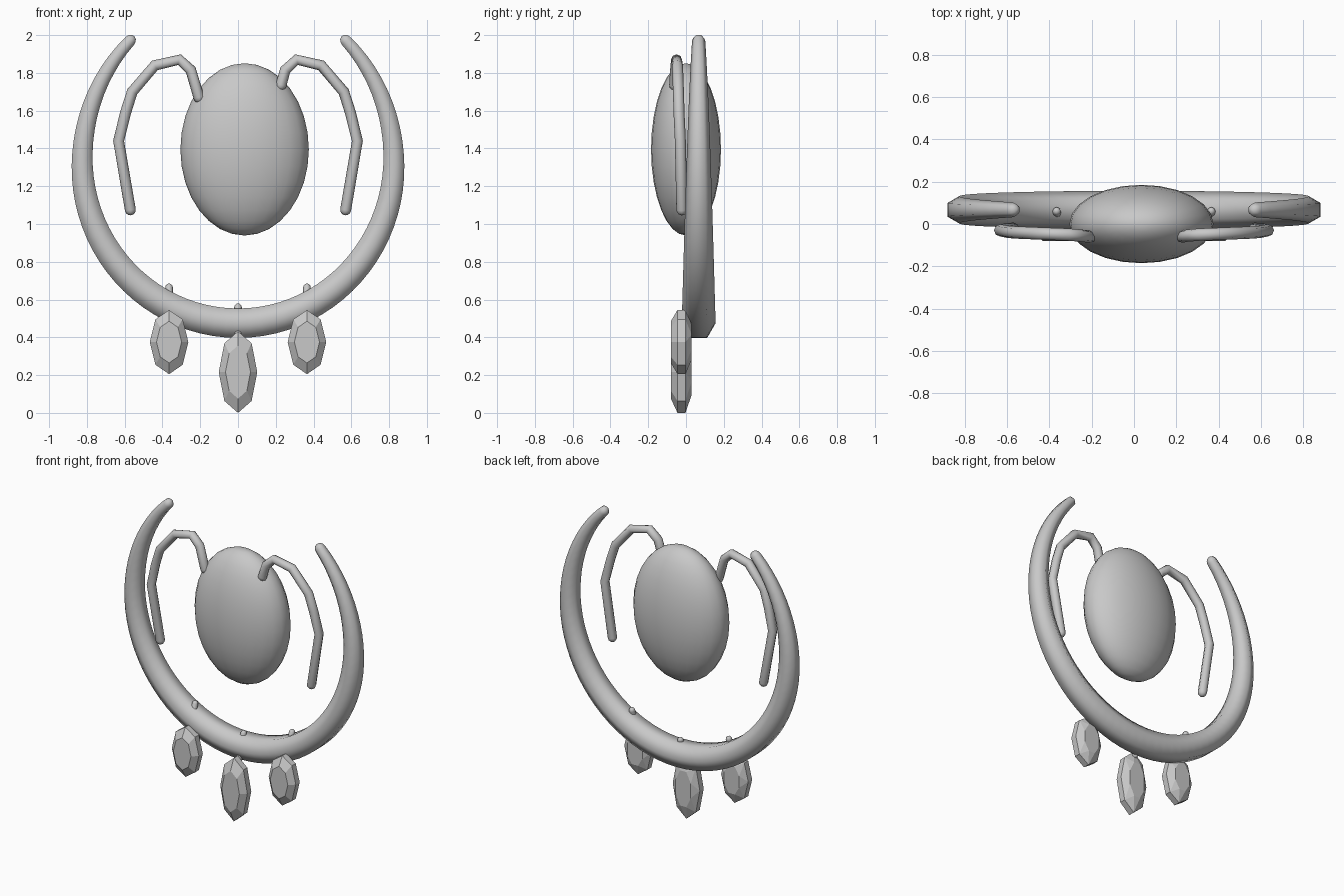
import bpy, bmesh, math
from mathutils import Vector

if "Cube" in bpy.data.objects:
    bpy.data.objects.remove(bpy.data.objects["Cube"])

grey = bpy.data.materials.new("plain grey")
grey.diffuse_color = (0.58, 0.58, 0.58, 1)
grey.use_nodes = True
grey.node_tree.nodes["Principled BSDF"].inputs["Base Color"].default_value = grey.diffuse_color


def make_object(name, bm, smooth):
    bmesh.ops.recalc_face_normals(bm, faces=bm.faces)
    mesh = bpy.data.meshes.new(name)
    bm.to_mesh(mesh)
    bm.free()
    for p in mesh.polygons:
        p.use_smooth = smooth
    mesh.materials.append(grey)
    obj = bpy.data.objects.new(name, mesh)
    bpy.context.collection.objects.link(obj)
    return obj


def bridge(bm, a, b):
    n = len(a)
    for i in range(n):
        bm.faces.new((a[i], a[(i + 1) % n], b[(i + 1) % n], b[i]))


def tube(name, path, radii, sides):
    """Round-ended tube along a path with one radius per point."""
    pts = [Vector(p) for p in path]
    last = len(pts) - 1
    tangents = []
    for i in range(last + 1):
        before = (pts[i] - pts[max(i - 1, 0)]).normalized()
        after = (pts[min(i + 1, last)] - pts[i]).normalized()
        tangents.append((before + after).normalized())
    stations = []
    for k in (80, 55, 28):
        a = math.radians(k)
        stations.append((pts[0] - tangents[0] * radii[0] * math.sin(a), tangents[0], radii[0] * math.cos(a)))
    stations += list(zip(pts, tangents, radii))
    for k in (28, 55, 80):
        a = math.radians(k)
        stations.append((pts[-1] + tangents[-1] * radii[-1] * math.sin(a), tangents[-1], radii[-1] * math.cos(a)))
    bm = bmesh.new()
    rings = []
    for p, t, r in stations:
        u = Vector((0, 1, 0))
        u = (u - t * u.dot(t)).normalized()
        v = t.cross(u)
        rings.append([bm.verts.new(p + r * (u * math.cos(math.tau * j / sides) + v * math.sin(math.tau * j / sides)))
                      for j in range(sides)])
    for a, b in zip(rings, rings[1:]):
        bridge(bm, a, b)
    bm.faces.new(rings[0])
    bm.faces.new(rings[-1])
    return make_object(name, bm, True)


def gem(name, x, z, half_w, half_h):
    """Eight-sided cut stone: front table, girdle band, faceted back."""
    bm = bmesh.new()

    def ring(y, s, turn=0.0):
        return [bm.verts.new((x + s * half_w * math.sin(math.tau * (i + turn) / 8), y,
                              z + s * half_h * math.cos(math.tau * (i + turn) / 8))) for i in range(8)]
    table = ring(-0.08, 0.65)
    girdle_front = ring(-0.045, 1)
    girdle_back = ring(-0.003, 1)
    back = ring(0.03, 0.6, 0.5)
    bm.faces.new(table)
    bridge(bm, table, girdle_front)
    bridge(bm, girdle_front, girdle_back)
    for i in range(8):
        j = (i + 1) % 8
        bm.faces.new((girdle_back[i], girdle_back[j], back[i]))
        bm.faces.new((girdle_back[j], back[j], back[i]))
    bm.faces.new(back)
    return make_object(name, bm, False)


# Open crescent band, thickest at the bottom and tapering to the tips
path, radii = [], []
STEPS = 64
for i in range(STEPS + 1):
    f = 2 * i / STEPS - 1
    phi = math.radians(136) * f
    rise = -math.cos(phi)
    path.append((0.825 * math.sin(phi), 0.067, 1.325 + rise * (0.895 if rise > 0 else 0.85)))
    radii.append(0.09 - 0.055 * abs(f) ** 1.8)
tube("crescent_band", path, radii, 6)

# Egg-shaped centre stone
bm = bmesh.new()
bmesh.ops.create_uvsphere(bm, u_segments=24, v_segments=16, radius=1)
for v in bm.verts:
    v.co = Vector((0.035 + 0.34 * v.co.x, 0.185 * v.co.y, 1.395 + 0.456 * v.co.z))
make_object("centre_stone", bm, True)

# Bent wires on either side; the inner ends rest on the stone
for side, label, end in ((-1, "left", (0.207, 1.67)), (1, "right", (0.228, 1.735))):
    wire = [(end[0], -0.06, end[1]), (0.25, -0.055, 1.815), (0.31, -0.05, 1.87),
            (0.44, -0.045, 1.84), (0.56, -0.04, 1.70), (0.595, -0.037, 1.59),
            (0.632, -0.03, 1.44), (0.57, -0.022, 1.075)]
    tube(label + "_wire", [(side * a, b, c) for a, b, c in wire], [0.029] * 8, 8)

# Hanging gems, each with a small pin running through the band
for label, x, z, half_h, top in (("left", -0.365, 0.375, 0.17, 0.665),
                                 ("middle", 0, 0.216, 0.216, 0.56),
                                 ("right", 0.365, 0.375, 0.17, 0.665)):
    gem(label + "_gem", x, z, 0.102, half_h)
    tube(label + "_pin", [(x, 0.01, z + half_h - 0.03), (x, 0.06, top)], [0.02, 0.02], 8)
